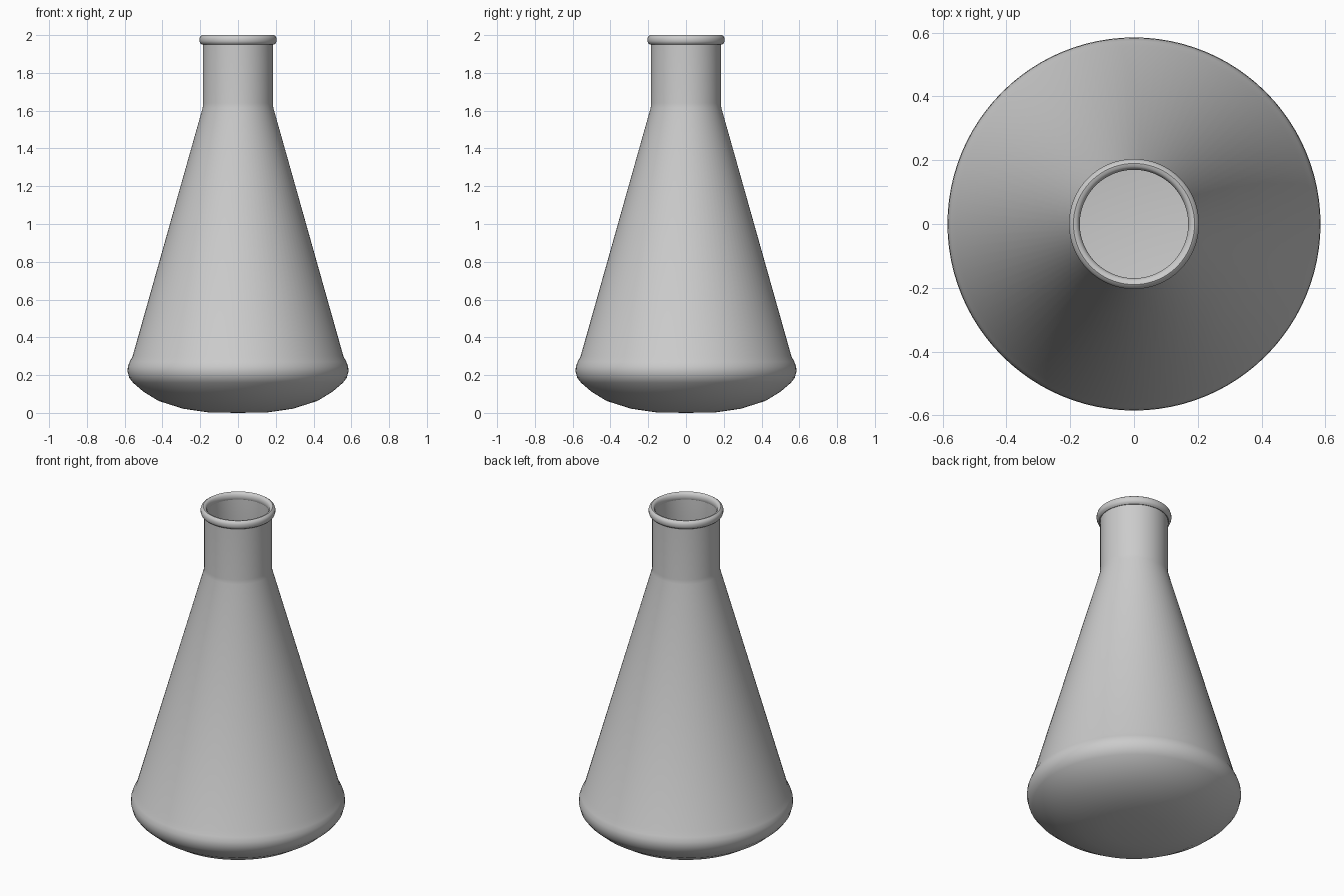
import bpy, bmesh, math

if "Cube" in bpy.data.objects:
    bpy.data.objects.remove(bpy.data.objects["Cube"])

SEGMENTS = 96


def lathe(name, profile, closed=False):
    """Spin an (r, z) profile around the z axis."""
    bm = bmesh.new()
    rings = []
    for r, z in profile:
        if r == 0:
            rings.append([bm.verts.new((0, 0, z))] * SEGMENTS)
        else:
            rings.append([bm.verts.new((r * math.cos(a), r * math.sin(a), z))
                          for a in (2 * math.pi * i / SEGMENTS for i in range(SEGMENTS))])
    pairs = list(zip(rings, rings[1:]))
    if closed:
        pairs.append((rings[-1], rings[0]))
    for lo, hi in pairs:
        for i in range(SEGMENTS):
            j = (i + 1) % SEGMENTS
            bm.faces.new(list(dict.fromkeys((lo[i], lo[j], hi[j], hi[i]))))
    bmesh.ops.recalc_face_normals(bm, faces=bm.faces)
    mesh = bpy.data.meshes.new(name)
    bm.to_mesh(mesh)
    bm.free()
    obj = bpy.data.objects.new(name, mesh)
    bpy.context.collection.objects.link(obj)
    bpy.ops.object.select_all(action='DESELECT')
    bpy.context.view_layer.objects.active = obj
    obj.select_set(True)
    bpy.ops.object.shade_smooth_by_angle(angle=math.radians(40))
    return obj


# Hollow body: outside from base to neck, then inside back down
outer = [(0, 0), (0.16, 0.003), (0.29, 0.022), (0.42, 0.063), (0.50, 0.112),
         (0.556, 0.16), (0.576, 0.186), (0.585, 0.22), (0.583, 0.245),
         (0.574, 0.27), (0.558, 0.30), (0.187, 1.615), (0.185, 1.64), (0.185, 1.975)]
inner = [(0.172, 1.975), (0.172, 1.615), (0.543, 0.295), (0.568, 0.24),
         (0.569, 0.21), (0.545, 0.17), (0.41, 0.077), (0.28, 0.036),
         (0.16, 0.017), (0, 0.015)]
lathe("flask_body", outer + inner)

# Rolled lip around the mouth
lip = [(0.17, 1.962), (0.176, 1.954), (0.19, 1.95), (0.2, 1.957), (0.204, 1.968),
       (0.204, 1.982), (0.2, 1.993), (0.19, 2.0), (0.18, 1.998), (0.173, 1.99),
       (0.17, 1.978)]
lathe("rolled_lip", lip, closed=True)
